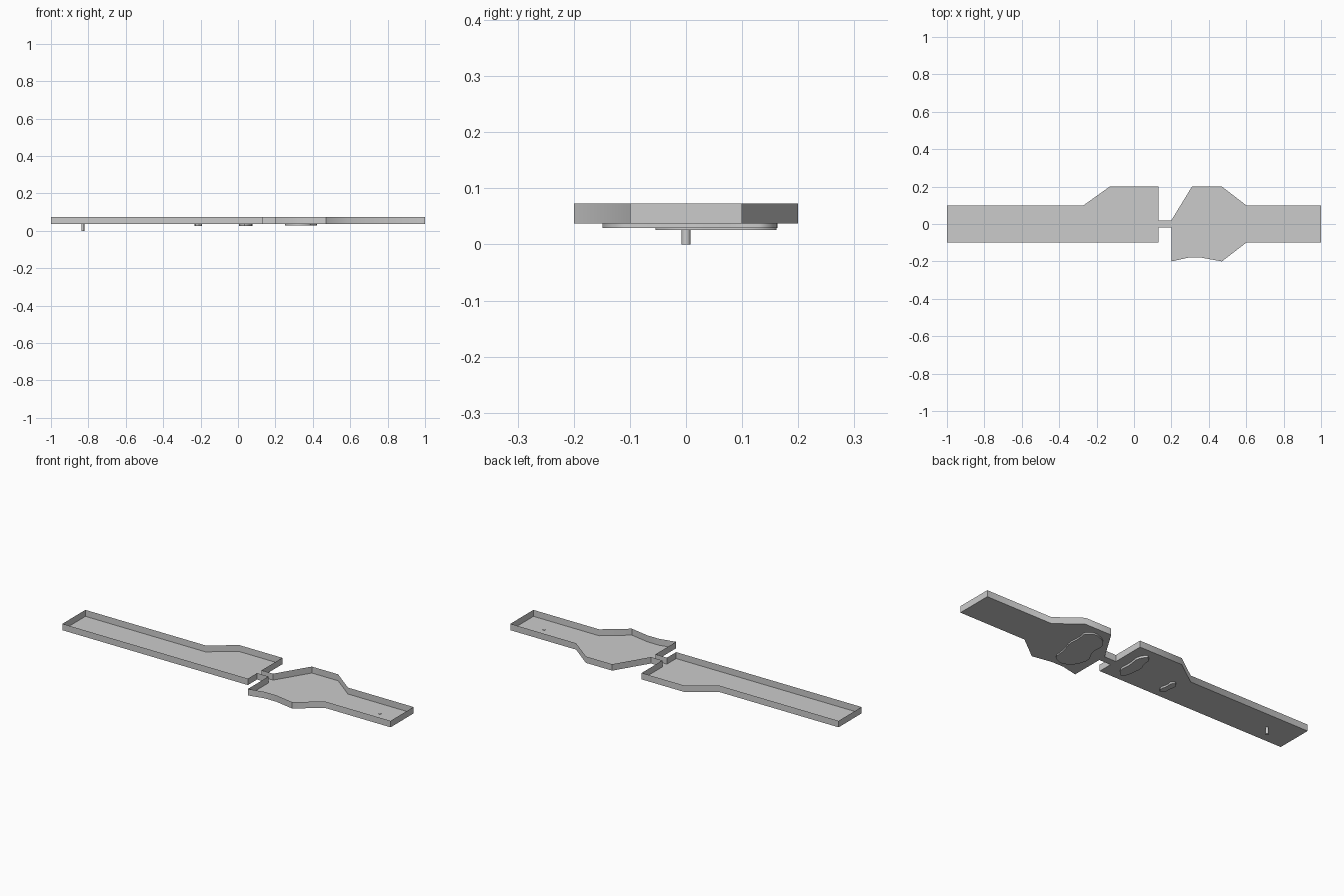
import bpy, bmesh, math

if "Cube" in bpy.data.objects:
    bpy.data.objects.remove(bpy.data.objects["Cube"])

FLOOR, RIM = 0.0375, 0.073


def extruded_outline(name, pts, z0, z1, cap_top=True, smooth=45):
    """Counter-clockwise outline with a bottom face, side walls and optional top."""
    bm = bmesh.new()
    low = [bm.verts.new((x, y, z0)) for x, y in pts]
    high = [bm.verts.new((x, y, z1)) for x, y in pts]
    n = len(pts)
    for i in range(n):
        j = (i + 1) % n
        bm.faces.new((low[i], low[j], high[j], high[i]))
    bm.faces.new(low[::-1])
    if cap_top:
        bm.faces.new(high)
    mesh = bpy.data.meshes.new(name)
    bm.to_mesh(mesh)
    bm.free()
    ob = bpy.data.objects.new(name, mesh)
    bpy.context.collection.objects.link(ob)
    bpy.ops.object.select_all(action='DESELECT')
    ob.select_set(True)
    bpy.context.view_layer.objects.active = ob
    bpy.ops.object.shade_smooth_by_angle(angle=math.radians(smooth))
    return ob


def rounded(pts, steps=2):
    """Corner-cutting to round a rough outline."""
    for _ in range(steps):
        out = []
        for i, (ax, ay) in enumerate(pts):
            bx, by = pts[(i + 1) % len(pts)]
            out += [(ax * .8 + bx * .2, ay * .8 + by * .2),
                    (ax * .2 + bx * .8, ay * .2 + by * .8)]
        pts = out
    return pts


def circle(cx, cy, r, n=12):
    return [(cx + r * math.cos(2 * math.pi * i / n),
             cy + r * math.sin(2 * math.pi * i / n)) for i in range(n)]


# Open tray: thin floor with upright walls, two halves joined by a narrow neck
tray = [(-1, -.1), (.13, -.1), (.13, -.02), (.2, -.02), (.2, -.2),
        (.29, -.18), (.36, -.18), (.47, -.2), (.6, -.1), (1, -.1),
        (1, .1), (.6, .1), (.47, .2), (.31, .2), (.2, .02),
        (.13, .02), (.13, .2), (-.13, .2), (-.27, .1), (-1, .1)]
extruded_outline("tray", tray, FLOOR, RIM, cap_top=False)

# Raised pads on the underside
large = [(.325, -.155), (.39, -.125), (.395, -.05), (.42, .02), (.415, .09),
         (.425, .14), (.38, .168), (.315, .145), (.28, .10), (.285, .03),
         (.245, -.045), (.27, -.12)]
medium = [(.04, -.06), (.075, -.01), (.07, .05), (.08, .12), (.055, .165),
          (.025, .145), (.022, .10), (.004, .06), (.015, -.03)]
small = [(-.205, -.055), (-.19, -.03), (-.2, .01), (-.195, .04),
         (-.215, .055), (-.235, .03), (-.225, -.01), (-.228, -.04)]
top = FLOOR - 0.0003
extruded_outline("large_pad", rounded(large, 1), 0.029, top)
extruded_outline("medium_pad", rounded(medium, 1), 0.026, top)
extruded_outline("small_pad", rounded(small, 1), 0.027, top)

# Support peg below one end, small stud inside the other
extruded_outline("support_peg", circle(-.83, 0, .008), 0, top)
extruded_outline("floor_stud", circle(.865, 0, .007), FLOOR + .0003, FLOOR + .003)
